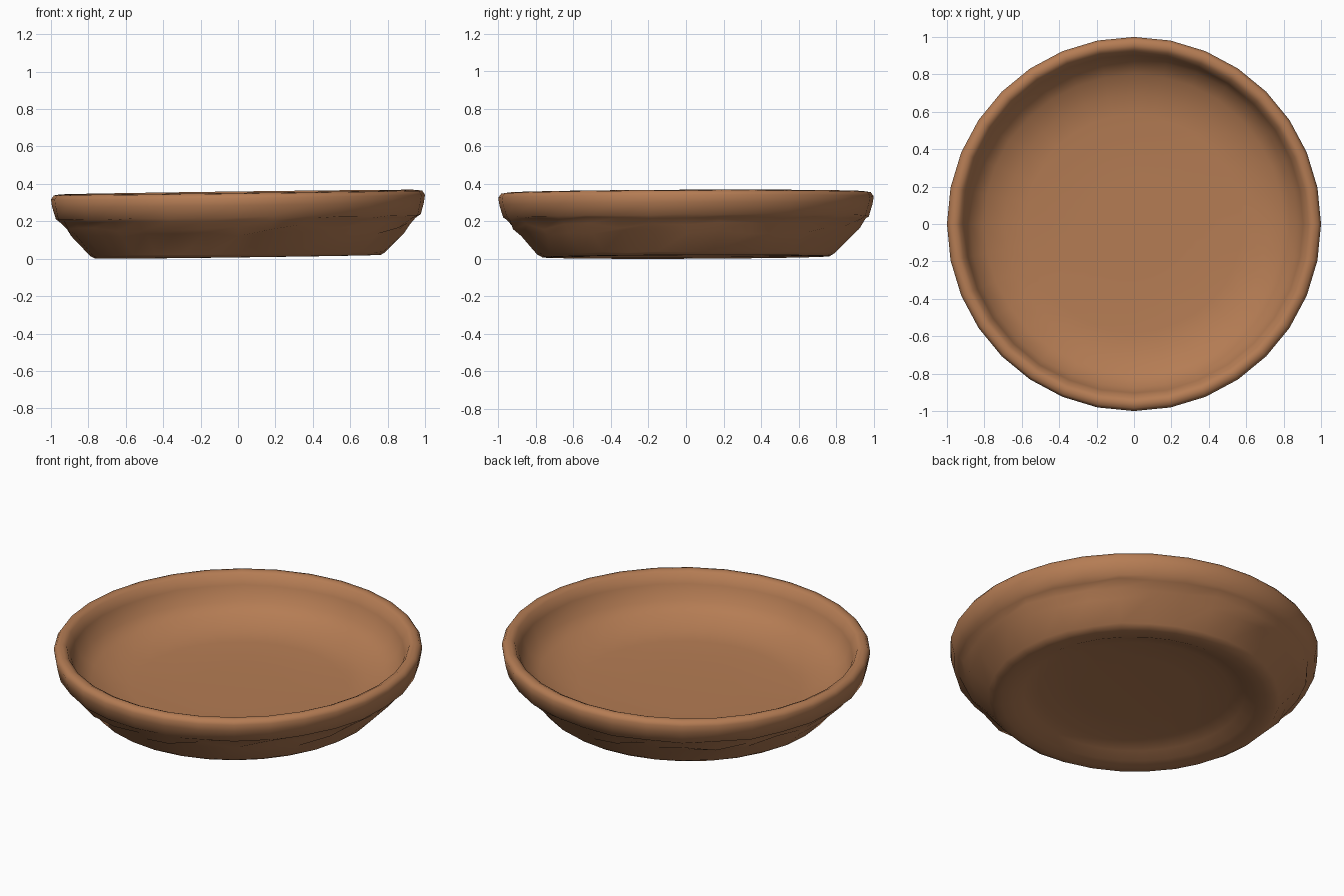
import bpy, bmesh, math, random

cube = bpy.data.objects.get("Cube")
if cube:
    bpy.data.objects.remove(cube, do_unlink=True)

random.seed(4)
SIDES = 32
TILT_X, TILT_Y = 0.013, 0.004

# Radius, height and hand-worked roughness, from the hollow foot to the inner floor
profile = [
    (0.30, 0.070, 0), (0.52, 0.066, 0), (0.60, 0.045, 0), (0.66, 0.018, 0),
    (0.72, 0.011, 0), (0.765, 0.012, 0), (0.79, 0.028, 0.003),
    (0.885, 0.135, 0.012), (0.925, 0.170, 0.016), (0.95, 0.212, 0.007),
    (0.978, 0.224, 0.005), (0.994, 0.29, 0), (1.0, 0.330, 0),
    (0.985, 0.352, 0), (0.955, 0.357, 0), (0.93, 0.345, 0),
    (0.905, 0.29, 0.002), (0.875, 0.205, 0.003), (0.80, 0.155, 0.003),
    (0.69, 0.112, 0.002), (0.58, 0.101, 0), (0.28, 0.097, 0),
]

# Fired clay
clay = bpy.data.materials.new("terracotta")
clay.use_nodes = True
colour = (0.46, 0.202, 0.088, 1)
clay.diffuse_color = colour
shader = clay.node_tree.nodes["Principled BSDF"]
shader.inputs["Base Color"].default_value = colour
shader.inputs["Roughness"].default_value = 0.9

bm = bmesh.new()


def make_ring(radius, height, rough):
    ring = []
    for i in range(SIDES):
        a = math.tau * i / SIDES
        r = radius + random.uniform(-rough, rough)
        z = height + random.uniform(-rough, rough)
        ring.append(bm.verts.new((r * math.cos(a), r * math.sin(a), z)))
    return ring


# Bowl wall
rings = [make_ring(*p) for p in profile]
for low, high in zip(rings, rings[1:]):
    for i in range(SIDES):
        j = (i + 1) % SIDES
        bm.faces.new((low[i], low[j], high[j], high[i]))

# Underside and inner floor
bm.faces.new(list(reversed(rings[0])))
bm.faces.new(rings[-1])

# Slight lean of the whole dish
for v in bm.verts:
    v.co.z += TILT_X * v.co.x + TILT_Y * v.co.y
lowest = min(v.co.z for v in bm.verts)
for v in bm.verts:
    v.co.z -= lowest
bmesh.ops.recalc_face_normals(bm, faces=bm.faces)

mesh = bpy.data.meshes.new("clay_dish")
bm.to_mesh(mesh)
bm.free()
mesh.materials.append(clay)
dish = bpy.data.objects.new("clay_dish", mesh)
bpy.context.collection.objects.link(dish)

bpy.ops.object.select_all(action='DESELECT')
dish.select_set(True)
bpy.context.view_layer.objects.active = dish
bpy.ops.object.shade_smooth_by_angle(angle=math.radians(80))
